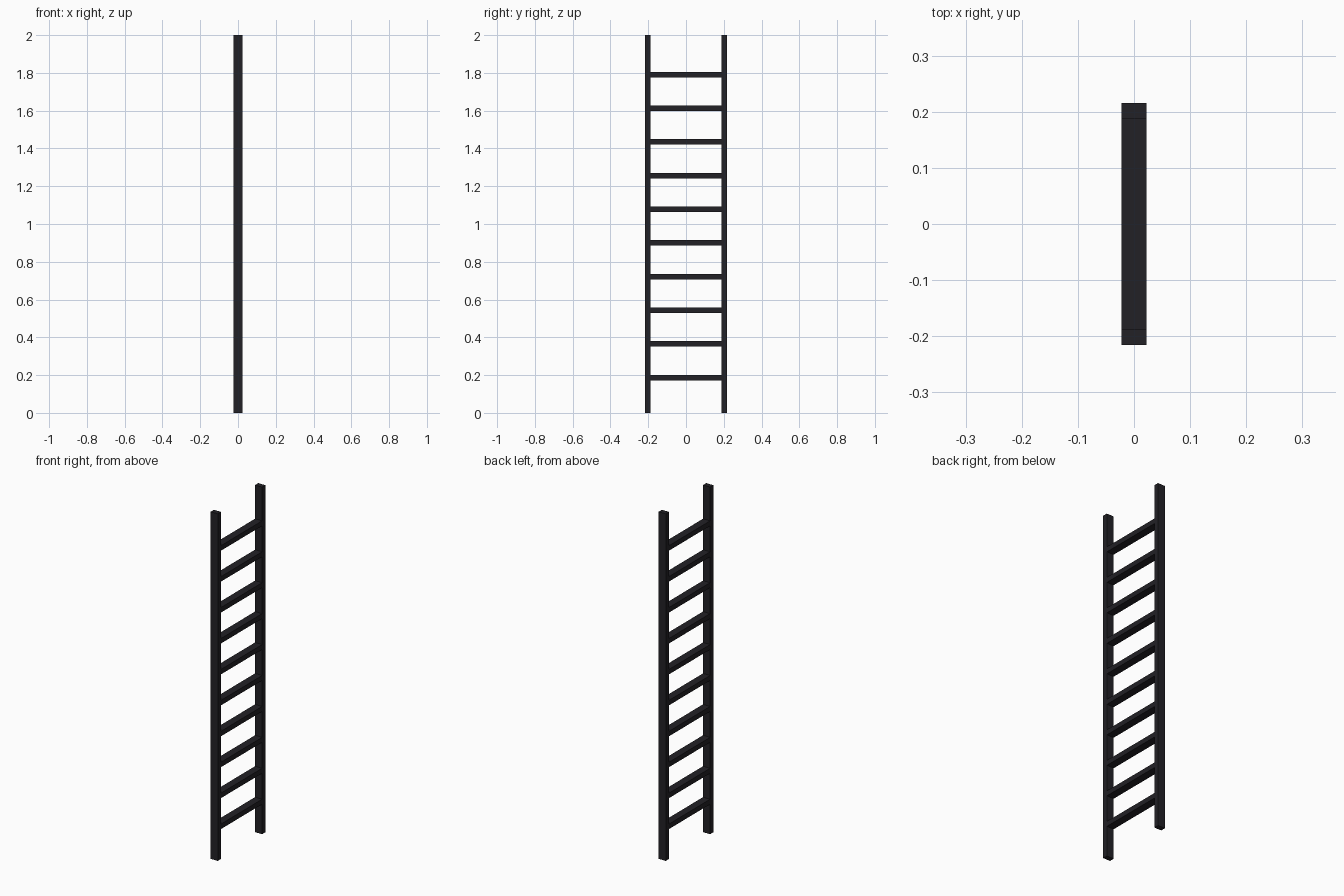
import bpy

if "Cube" in bpy.data.objects:
    bpy.data.objects.remove(bpy.data.objects["Cube"])

HALF_DEPTH = 0.0225   # rails and rungs share the same depth
RAIL_W = 0.029
RAIL_Y = 0.2015
RUNG_H = 0.029
RUNG_COUNT = 10
RUNG_FIRST, RUNG_LAST = 0.187, 1.791

# Dark painted metal
dark = bpy.data.materials.new("dark_metal")
dark.diffuse_color = (0.016, 0.015, 0.019, 1)
dark.use_nodes = True
dark.node_tree.nodes["Principled BSDF"].inputs["Base Color"].default_value = dark.diffuse_color


def box(name, center, size):
    bpy.ops.mesh.primitive_cube_add(size=1, location=center)
    ob = bpy.context.object
    ob.name = name
    ob.scale = size
    bpy.ops.object.transform_apply(location=False, rotation=False, scale=True)
    ob.data.materials.append(dark)
    return ob


# Two upright rails
for side, label in ((-1, "front"), (1, "back")):
    box(f"{label}_rail", (0, side * RAIL_Y, 1), (2 * HALF_DEPTH, RAIL_W, 2))

# Evenly spaced rungs butting against the rails
step = (RUNG_LAST - RUNG_FIRST) / (RUNG_COUNT - 1)
for i in range(RUNG_COUNT):
    box(f"rung_{i + 1}", (0, 0, RUNG_FIRST + i * step),
        (2 * HALF_DEPTH, 2 * RAIL_Y - RAIL_W, RUNG_H))
